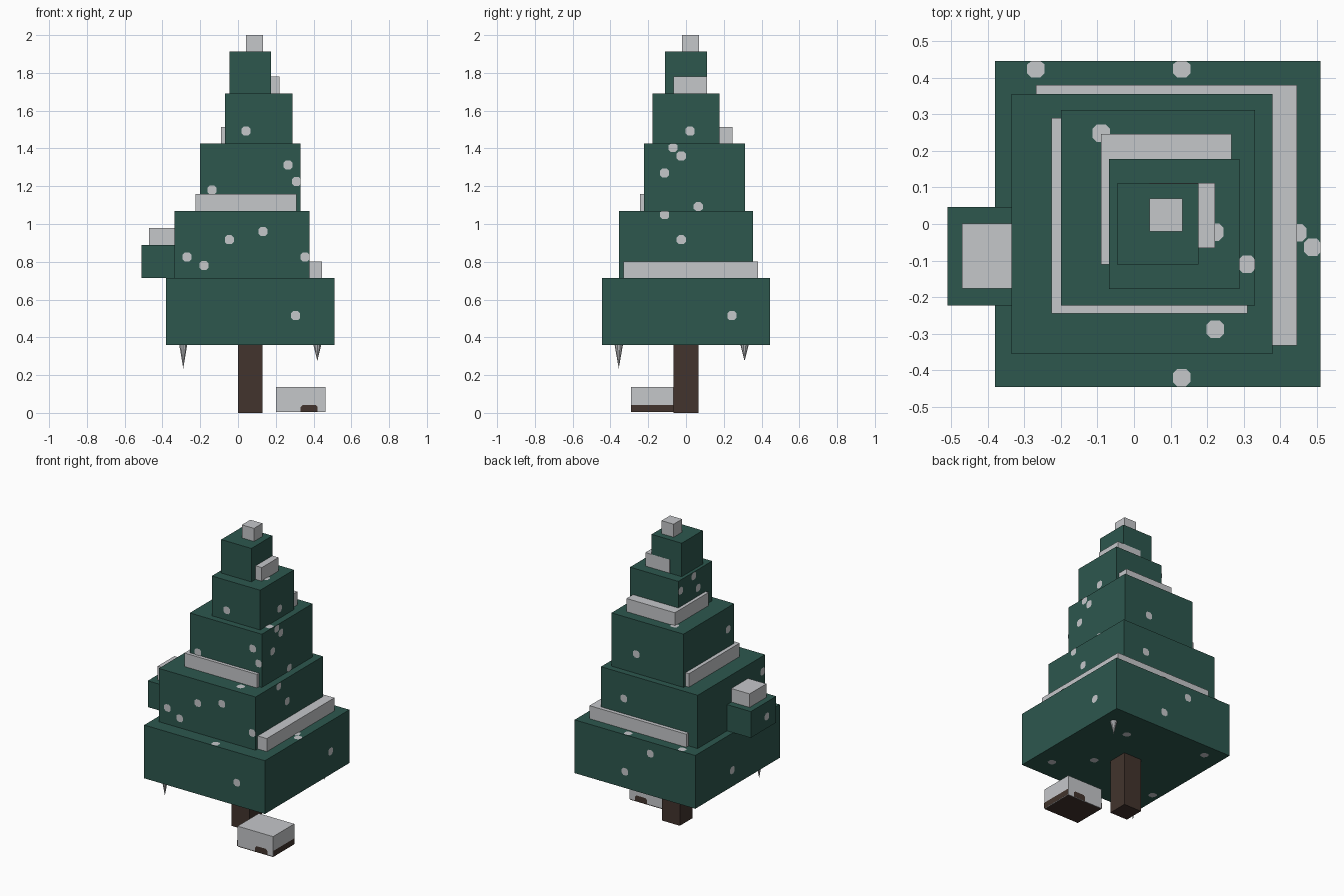
import bpy, bmesh
from mathutils import Vector

if "Cube" in bpy.data.objects:
    bpy.data.objects.remove(bpy.data.objects["Cube"], do_unlink=True)


def material(name, rgb):
    m = bpy.data.materials.new(name)
    m.use_nodes = True
    m.diffuse_color = (*rgb, 1)
    bsdf = m.node_tree.nodes["Principled BSDF"]
    bsdf.inputs["Base Color"].default_value = (*rgb, 1)
    bsdf.inputs["Roughness"].default_value = 0.9
    return m


GREEN = material("needle green", (0.026, 0.096, 0.076))
SNOW = material("snow", (0.56, 0.57, 0.59))
BARK = material("bark brown", (0.054, 0.034, 0.026))


def finish(name, bm, mat):
    mesh = bpy.data.meshes.new(name)
    bm.to_mesh(mesh)
    bm.free()
    mesh.materials.append(mat)
    obj = bpy.data.objects.new(name, mesh)
    bpy.context.collection.objects.link(obj)
    return obj


def box(name, mat, x, y, z):
    bm = bmesh.new()
    bmesh.ops.create_cube(bm, size=1)
    for v in bm.verts:
        v.co = [lo + (c + 0.5) * (hi - lo) for c, (lo, hi) in zip(v.co, (x, y, z))]
    finish(name, bm, mat)
    return x, y, z


def plate(bm, bounds, side, points):
    """Thin polygon lying on one side of a box, clipped to that side."""
    axis, sign = "xyz".index(side[1]), 1 if side[0] == "+" else -1
    u, v = [a for a in range(3) if a != axis]
    normal = Vector()
    normal[axis] = sign
    verts = []
    for p in points:
        co = Vector()
        co[axis] = bounds[axis][sign > 0] + sign * 0.003
        for a, c in zip((u, v), p):
            co[a] = min(max(c, bounds[a][0]), bounds[a][1])
        verts.append(bm.verts.new(co))
    face = bm.faces.new(verts)
    face.normal_update()
    if face.normal.dot(normal) < 0:
        face.normal_flip()


def flakes(name, bounds, sides):
    """Eight-sided snow flecks, given per side as centre points."""
    r, c = 0.024, 0.012
    ring = [(r, -c), (r, c), (c, r), (-c, r), (-r, c), (-r, -c), (-c, -r), (c, -r)]
    bm = bmesh.new()
    for side, centres in sides.items():
        for cu, cv in centres:
            plate(bm, bounds, side, [(cu + a, cv + b) for a, b in ring])
    finish(name, bm, SNOW)


# Trunk and stacked foliage blocks
box("trunk", BARK, (0, 0.13), (-0.067, 0.065), (0, 0.36))
tier_1 = box("foliage_1", GREEN, (-0.38, 0.51), (-0.445, 0.445), (0.36, 0.715))
tier_2 = box("foliage_2", GREEN, (-0.335, 0.378), (-0.355, 0.355), (0.715, 1.07))
tier_3 = box("foliage_3", GREEN, (-0.2, 0.331), (-0.222, 0.312), (1.07, 1.425))
tier_4 = box("foliage_4", GREEN, (-0.068, 0.288), (-0.178, 0.178), (1.425, 1.69))
box("foliage_5", GREEN, (-0.046, 0.176), (-0.111, 0.111), (1.69, 1.913))
branch = box("side_branch", GREEN, (-0.51, -0.335), (-0.222, 0.046), (0.715, 0.89))

# Snow slabs peeking out of each ledge, snow caps and ground pile
box("snow_ledge_1", SNOW, (-0.268, 0.445), (-0.332, 0.38), (0.715, 0.802))
box("snow_ledge_2", SNOW, (-0.225, 0.31), (-0.244, 0.29), (1.07, 1.16))
box("snow_ledge_3", SNOW, (-0.09, 0.266), (-0.11, 0.246), (1.425, 1.513))
box("snow_ledge_4", SNOW, (0.042, 0.221), (-0.066, 0.1115), (1.69, 1.78))
box("snow_cap_top", SNOW, (0.043, 0.132), (-0.02, 0.069), (1.913, 2.0))
box("snow_cap_branch", SNOW, (-0.47, -0.335), (-0.176, 0.001), (0.89, 0.98))
pile = box("snow_pile", SNOW, (0.2, 0.462), (-0.29, -0.067), (0.004, 0.137))

# Bare earth around the foot of the pile
bm = bmesh.new()
(x0, x1), (y0, y1), _ = pile
for side in ("-x", "+x"):
    plate(bm, pile, side, [(y0, 0), (y1, 0), (y1, 0.043), (y0, 0.043)])
for side in ("-y", "+y"):
    plate(bm, pile, side, [(0.332, 0), (0.421, 0), (0.421, 0.032),
                           (0.41, 0.043), (0.343, 0.043), (0.332, 0.032)])
plate(bm, pile, "-z", [(x0, y0), (x1, y0), (x1, y1), (x0, y1)])
finish("pile_earth", bm, BARK)

# Icicles under the lowest foliage
for name, x, y, length in (("icicle_front", -0.29, -0.356, 0.125),
                           ("icicle_back", 0.42, 0.31, 0.085)):
    bm = bmesh.new()
    bmesh.ops.create_cone(bm, cap_ends=True, segments=10, radius1=0,
                          radius2=0.022, depth=length)
    bmesh.ops.remove_doubles(bm, verts=bm.verts, dist=0.0001)
    bmesh.ops.translate(bm, verts=bm.verts, vec=(x, y, 0.36 - length / 2))
    finish(name, bm, SNOW)

# Snow flecks on the foliage
flakes("flecks_1", tier_1, {
    "-y": [(0.305, 0.515)],
    "+x": [(0.243, 0.515)],
    "+y": [(-0.05, 0.64), (0.137, 0.47)],
    "-x": [(0.058, 0.47)],
    "+z": [(-0.268, 0.424), (0.13, 0.424), (0.13, -0.42), (0.488, -0.064), (0.447, -0.024)],
    "-z": [(0.263, 0.247), (0.215, -0.118), (0.395, -0.3), (-0.256, 0.357), (-0.327, -0.214)],
})
flakes("flecks_2", tier_2, {
    "-y": [(-0.27, 0.825), (-0.18, 0.78), (-0.046, 0.917), (0.132, 0.96), (0.355, 0.825)],
    "+x": [(-0.025, 0.917), (-0.113, 1.05)],
    "+y": [(0.207, 0.905)],
    "-x": [(-0.325, 0.97)],
    "+z": [(0.222, -0.288)],
})
flakes("flecks_3", tier_3, {
    "-y": [(0.265, 1.313), (0.31, 1.225), (-0.138, 1.18)],
    "+x": [(-0.113, 1.27), (-0.025, 1.36), (-0.068, 1.405), (0.065, 1.092)],
    "+y": [(0.146, 1.2)],
    "-x": [(-0.153, 1.28)],
    "+z": [(-0.09, 0.248), (0.309, -0.11)],
})
flakes("flecks_4", tier_4, {
    "-y": [(0.043, 1.492)],
    "+x": [(0.022, 1.492)],
    "-x": [(-0.027, 1.57), (0.018, 1.665), (0.157, 1.62)],
    "+z": [(0.22, -0.022)],
})
flakes("flecks_branch", branch, {"-x": [(-0.12, 0.795)]})
